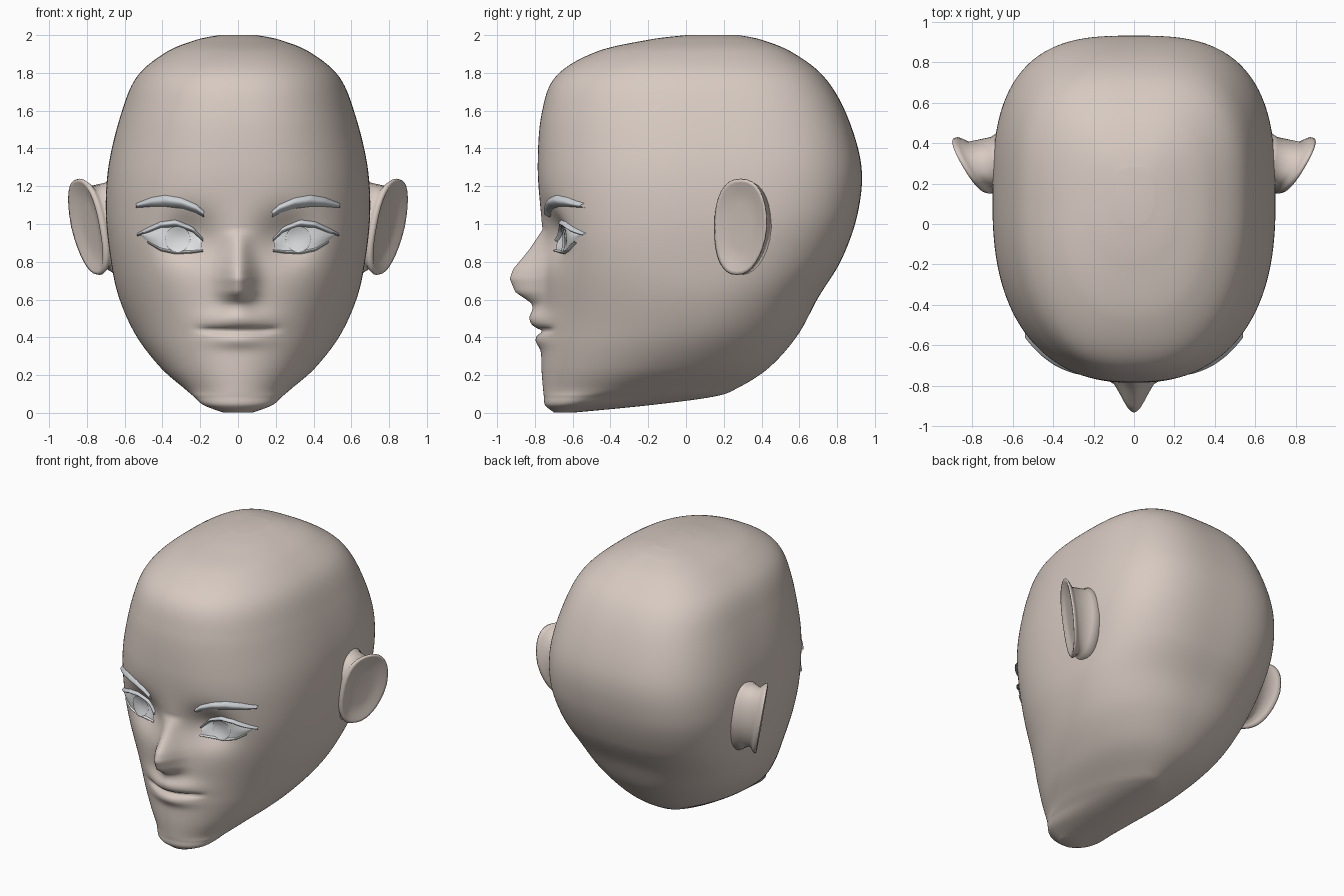
import bpy, math

if "Cube" in bpy.data.objects:
    bpy.data.objects.remove(bpy.data.objects["Cube"])

def material(name, rgb):
    m = bpy.data.materials.new(name)
    m.diffuse_color = (*rgb, 1)
    m.use_nodes = True
    m.node_tree.nodes["Principled BSDF"].inputs["Base Color"].default_value = m.diffuse_color
    return m

SKIN = material("skin", (0.68, 0.59, 0.535))
WHITE = material("eye grey", (0.78, 0.79, 0.80))
IRIS = material("iris grey", (0.72, 0.73, 0.74))
HAIR = material("brow grey", (0.60, 0.63, 0.66))

def make(name, verts, faces, mat, mirror=False):
    me = bpy.data.meshes.new(name)
    me.from_pydata(verts, [], faces)
    me.materials.append(mat)
    me.shade_smooth()
    ob = bpy.data.objects.new(name, me)
    bpy.context.collection.objects.link(ob)
    if mirror:
        ob.modifiers.new("mirror", 'MIRROR').use_mirror_merge = False
    return ob

def smooth(a, b, v):
    t = min(1, max(0, (v - a) / (b - a)))
    return t * t * (3 - 2 * t)

def gauss(v, c, s):
    return math.exp(-((v - c) / s) ** 2)

def lerp_table(tab, x):
    if x <= tab[0][0]:
        return tab[0][1:]
    for p, q in zip(tab, tab[1:]):
        if x <= q[0]:
            t = (x - p[0]) / (q[0] - p[0])
            return tuple(a + (b - a) * t for a, b in zip(p[1:], q[1:]))
    return tab[-1][1:]

# Head sections: height, front y, back y, y of widest point, half width
ROWS = [(0.003, -0.70, -0.58, -0.64, 0.08),
        (0.04, -0.745, -0.20, -0.59, 0.18),
        (0.085, -0.752, 0.14, -0.50, 0.232),
        (0.13, -0.757, 0.27, -0.37, 0.285),
        (0.24, -0.765, 0.44, -0.17, 0.41),
        (0.41, -0.765, 0.59, 0.00, 0.54),
        (0.61, -0.755, 0.70, 0.08, 0.63),
        (0.815, -0.755, 0.825, 0.10, 0.675),
        (1.06, -0.77, 0.91, 0.12, 0.70),
        (1.31, -0.785, 0.928, 0.12, 0.685),
        (1.58, -0.765, 0.85, 0.10, 0.62),
        (1.78, -0.69, 0.73, 0.08, 0.535),
        (1.91, -0.48, 0.56, 0.07, 0.38),
        (1.975, -0.20, 0.40, 0.11, 0.22),
        (2.0, 0.00, 0.28, 0.14, 0.10)]

def section(s):
    """Smooth interpolation between neighbouring rows."""
    i = min(int(s), len(ROWS) - 2)
    t = s - i
    p0, p1, p2, p3 = (ROWS[min(max(k, 0), len(ROWS) - 1)] for k in range(i - 1, i + 3))
    return [b + 0.5 * t * (c - a + t * (2 * a - 5 * b + 4 * c - d + t * (3 * (b - c) + d - a)))
            for a, b, c, d in zip(p0, p1, p2, p3)]

def front_power(z):
    return 2.0 + 0.45 * smooth(0.4, 0.95, z) - 0.1 * smooth(1.1, 1.5, z)

def back_power(z):
    return 1.7 + 0.5 * smooth(0.0, 0.28, z) + 0.75 * smooth(0.3, 1.1, z)

NOSE = [(0.49, 0.0), (0.58, 0.06), (0.64, 0.15), (0.71, 0.18), (0.76, 0.163), (0.86, 0.08), (0.97, 0.0)]

def relief(x, z):
    """Forward push of the face: nose, eye sockets, lips."""
    ax = abs(x)
    d = lerp_table(NOSE, z)[0] * gauss(x, 0, 0.085 - 0.025 * smooth(0.7, 0.92, z))
    d -= 0.095 * gauss(ax, 0.26, 0.15) * gauss(z, 0.93, 0.13)
    d += 0.065 * gauss(z, 0.49, 0.05) * gauss(x, 0, 0.15)
    d += 0.03 * gauss(z, 0.385, 0.04) * gauss(x, 0, 0.15)
    d -= 0.03 * gauss(z, 0.433 + 0.2 * x * x, 0.014) * (1 - smooth(0.12, 0.26, ax))
    return d

def face_y(x, z):
    lo, hi = 0.0, len(ROWS) - 1.0
    for _ in range(30):
        mid = (lo + hi) / 2
        lo, hi = (mid, hi) if section(mid)[0] < z else (lo, mid)
    _, yf, yb, yc, w = section(lo)
    n = front_power(z)
    return yc - (yc - yf) * max(0, 1 - abs(x / w) ** n) ** (1 / n) - relief(x, z)

def loft(rings, n):
    faces = [(r * n + k, r * n + (k + 1) % n, (r + 1) * n + (k + 1) % n, (r + 1) * n + k)
             for r in range(rings - 1) for k in range(n)]
    faces.append(tuple(reversed(range(n))))
    faces.append(tuple(range((rings - 1) * n, rings * n)))
    return faces

# Head
HALF, SUB = 90, 14
levels = (len(ROWS) - 1) * SUB + 1
verts = []
for L in range(levels):
    z, yf, yb, yc, w = section(L / SUB)
    for k in range(2 * HALF):
        f = k / HALF
        side = 1 if f <= 1 else -1
        f = f if f <= 1 else 2 - f
        t = math.pi * f ** 1.2
        c, s = math.cos(t), abs(math.sin(t))
        n = front_power(z) if c > 0 else back_power(z)
        x = side * w * s ** (2 / n)
        if c > 0:
            y = yc - (yc - yf) * c ** (2 / n) - relief(x, z)
        else:
            y = yc + (yb - yc) * (-c) ** (2 / n)
        verts.append((x, y, z))
make("head", verts, loft(levels, 2 * HALF), SKIN)

# Ears: rings from the root in the head, over the rim, into the hollow
def ear_ring(sy, sz, dx, root=None, n=32):
    out = []
    for k in range(n):
        a = 2 * math.pi * k / n
        c, s = math.cos(a), math.sin(a)
        narrow = 1 - 0.12 * max(0, -s)
        y = 0.29 + 0.14 * sy * narrow * math.copysign(abs(c) ** 0.85, c) + 0.022 * min(0, s) * sy
        z = 0.985 + 0.255 * sz * math.copysign(abs(s) ** 0.85, s)
        x = 0.80 + 0.57 * (y - 0.29) + 0.18 * (z - 0.985) + dx
        if root is not None:
            x = root + 0.25 * (x - 0.80)
        out.append((x, y, z))
    return out

rings = [ear_ring(1.25, 1.1, 0, 0.63), ear_ring(1.0, 0.92, 0, 0.69),
         ear_ring(0.84, 0.84, -0.05), ear_ring(0.95, 0.95, -0.025),
         ear_ring(1.0, 1.0, -0.008), ear_ring(0.97, 0.98, 0.006),
         ear_ring(0.88, 0.92, 0.004), ear_ring(0.72, 0.78, -0.012),
         ear_ring(0.4, 0.45, -0.018)]
make("ears", [v for r in rings for v in r], loft(len(rings), 32), SKIN, True)

# Curved patches that follow the face: columns of (x, low z, high z)
def patch(name, cols, lift, bulge, mat, nu=28, nv=8):
    verts = []
    for i in range(nu + 1):
        x = cols[0][0] + (cols[-1][0] - cols[0][0]) * i / nu
        lo, hi = lerp_table(cols, x)
        for j in range(nv + 1):
            v = j / nv
            z = lo + (hi - lo) * v
            verts.append((x, face_y(x, z) - lift - bulge * math.sin(math.pi * v), z))
    m = nv + 1
    faces = [(i * m + j, (i + 1) * m + j, (i + 1) * m + j + 1, i * m + j + 1)
             for i in range(nu) for j in range(nv)]
    return make(name, verts, faces, mat, True)

# Eyes
patch("eyeballs", [(0.19, 0.86, 0.92), (0.24, 0.853, 0.965), (0.33, 0.85, 0.99),
                   (0.41, 0.865, 0.985), (0.47, 0.90, 0.965), (0.515, 0.94, 0.95)],
      0.004, 0.008, WHITE)
circle = [(0.32 - 0.068 * math.cos(a), 0.920 - 0.068 * math.sin(a), 0.920 + 0.068 * math.sin(a))
          for a in (math.pi * k / 16 for k in range(17))]
patch("irises", circle, 0.017, 0.003, IRIS)

# Eyelids
patch("upper_eyelids", [(0.185, 0.905, 0.925), (0.24, 0.955, 0.985), (0.33, 0.982, 1.022),
                        (0.41, 0.978, 1.012), (0.48, 0.95, 0.98), (0.535, 0.935, 0.95)],
      0.0, 0.025, HAIR)
patch("lower_eyelids", [(0.185, 0.853, 0.866), (0.24, 0.845, 0.862), (0.33, 0.84, 0.86),
                        (0.41, 0.857, 0.875), (0.48, 0.90, 0.912)],
      0.0, 0.017, WHITE)

# Eyebrows
patch("eyebrows", [(0.18, 1.035, 1.07), (0.22, 1.055, 1.105), (0.30, 1.08, 1.14),
                   (0.385, 1.09, 1.155), (0.46, 1.09, 1.142), (0.54, 1.085, 1.11)],
      -0.003, 0.028, HAIR)
